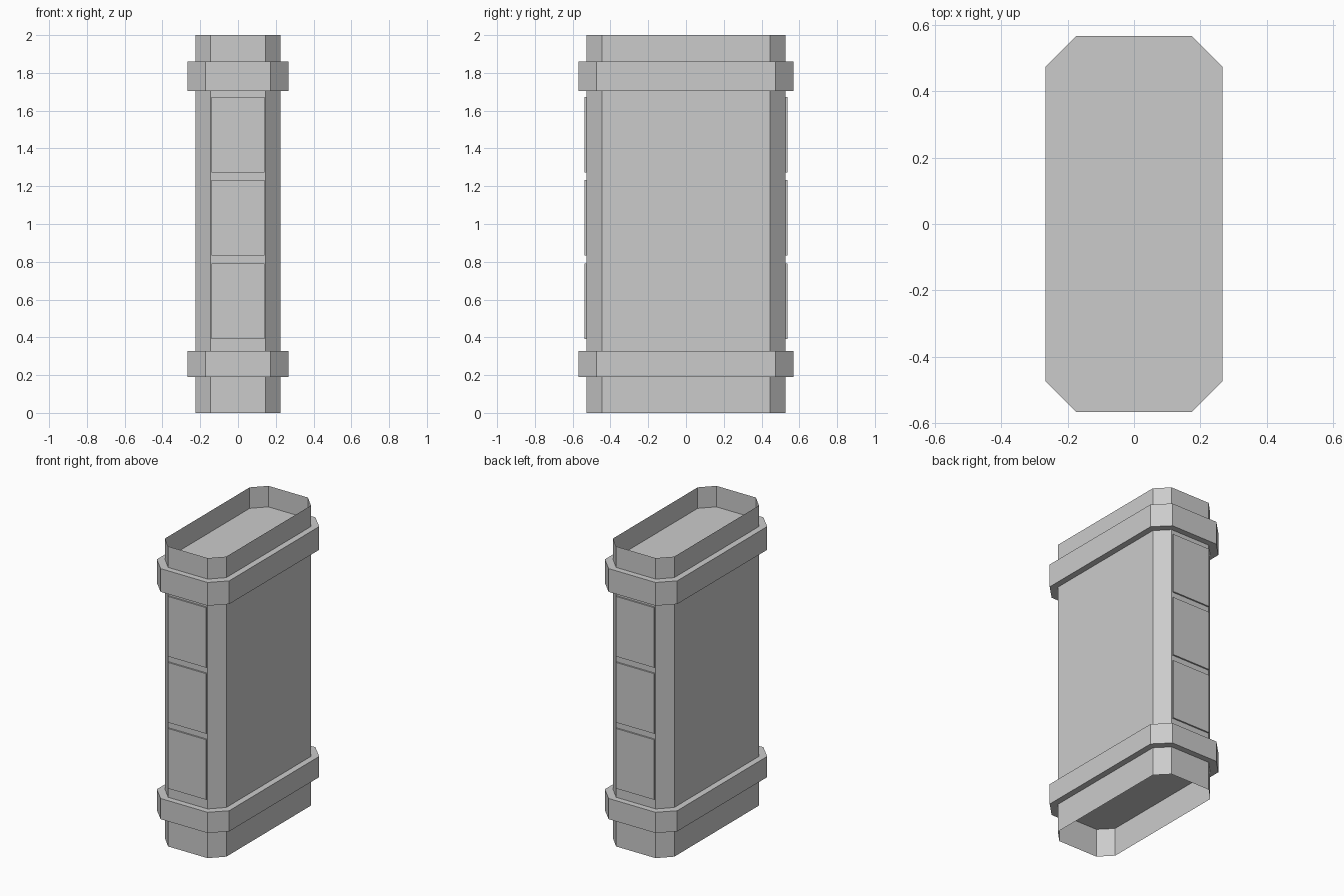
import bpy
import bmesh

cube = bpy.data.objects.get("Cube")
if cube:
    bpy.data.objects.remove(cube, do_unlink=True)

grey = bpy.data.materials.new("light grey")
grey.use_nodes = True
colour = (0.6, 0.6, 0.6, 1)
grey.diffuse_color = colour
grey.node_tree.nodes["Principled BSDF"].inputs["Base Color"].default_value = colour


def prism(name, outline, z0, z1, capped=True):
    """Extrude an outline upwards, leaving the ends open if not capped."""
    bm = bmesh.new()
    low = [bm.verts.new((x, y, z0)) for x, y in outline]
    high = [bm.verts.new((x, y, z1)) for x, y in outline]
    n = len(outline)
    for i in range(n):
        j = (i + 1) % n
        bm.faces.new((low[i], low[j], high[j], high[i]))
    if capped:
        bm.faces.new(low[::-1])
        bm.faces.new(high)
    mesh = bpy.data.meshes.new(name)
    bm.to_mesh(mesh)
    bm.free()
    mesh.materials.append(grey)
    obj = bpy.data.objects.new(name, mesh)
    bpy.context.collection.objects.link(obj)
    return obj


def octagon(x, y, cx, cy):
    """Rectangle of half size x, y with corners cut back to cx, cy."""
    return [(cx, -y), (x, -cy), (x, cy), (cx, y),
            (-cx, y), (-x, cy), (-x, -cy), (-cx, -y)]


# Thin-walled body, open at both ends
prism("body_shell", octagon(0.226, 0.528, 0.146, 0.446), 0, 2, capped=False)

# Solid collars, which also close the shell inside
collar = octagon(0.267, 0.568, 0.173, 0.474)
prism("lower_collar", collar, 0.19, 0.328)
prism("upper_collar", collar, 1.705, 1.86)

# Three raised panels on each narrow end
for end, side in (("front", -1), ("back", 1)):
    y0, y1 = sorted((side * 0.52, side * 0.538))
    rect = [(-0.141, y0), (0.141, y0), (0.141, y1), (-0.141, y1)]
    for i in range(3):
        z = 0.392 + i * 0.44
        prism(f"{end}_panel_{i + 1}", rect, z, z + 0.4)
